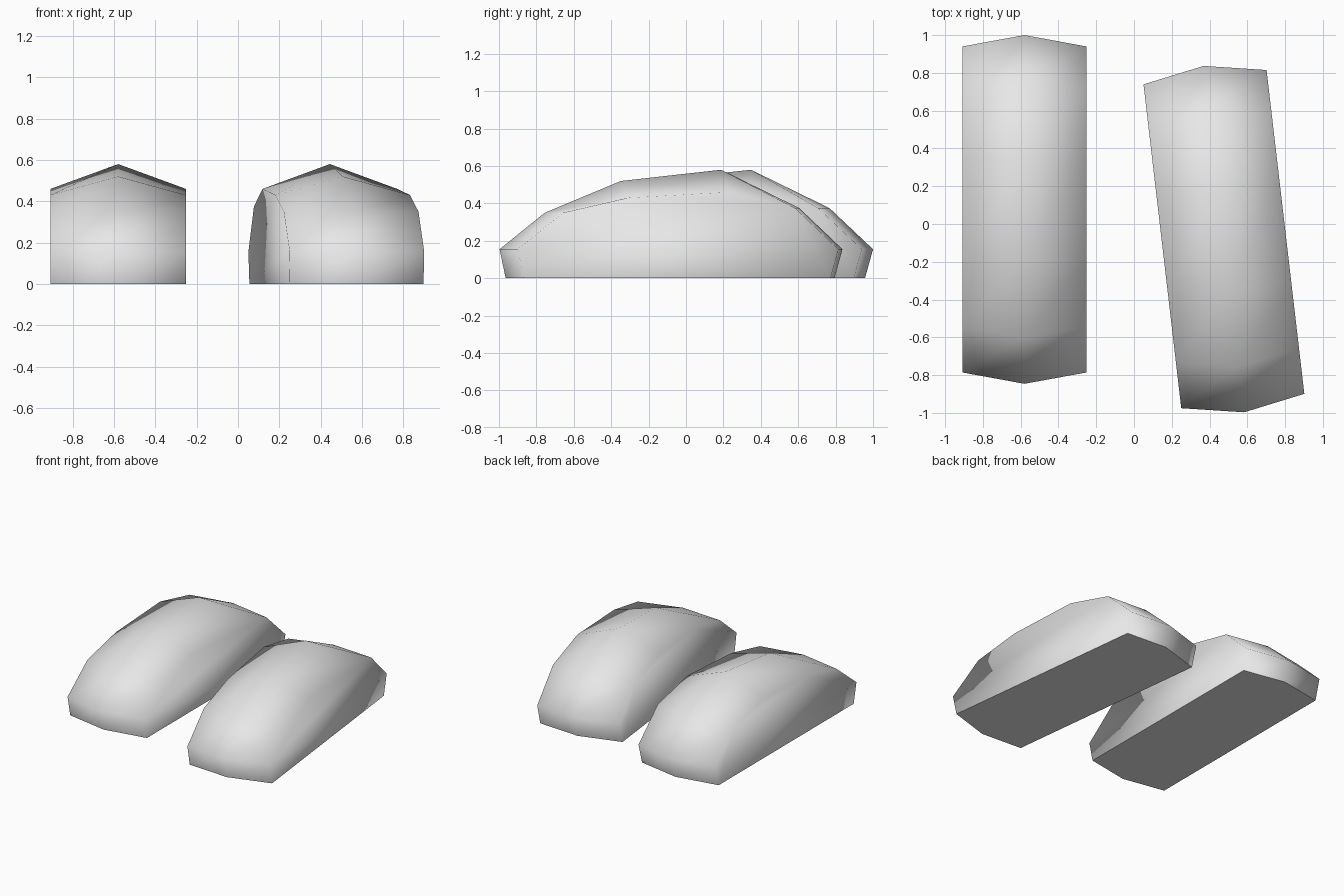
import bpy, bmesh, math
from mathutils import Matrix

cube = bpy.data.objects.get("Cube")
if cube:
    bpy.data.objects.remove(cube, do_unlink=True)

grey = bpy.data.materials.new("plain_grey")
grey.use_nodes = True
colour = (0.8, 0.8, 0.8, 1)
grey.diffuse_color = colour
grey.node_tree.nodes["Principled BSDF"].inputs["Base Color"].default_value = colour

HALF_WIDTH = 0.328
# Lengthwise ridge: y, z, then how far the side edges step in (y) and down (z)
RIDGE = [
    (-0.89, 0.0, 0.06, 0), (-0.923, 0.155, 0.06, 0), (-0.68, 0.35, 0.06, 0),
    (-0.27, 0.52, 0, 0.09), (0.27, 0.58, 0, 0.12),
    (0.69, 0.375, -0.06, 0), (0.923, 0.155, -0.06, 0), (0.88, 0.0, -0.06, 0),
]


def make_block(name, x, y, turn):
    bm = bmesh.new()
    # Three lengthwise lines: one side edge, the ridge, the other side edge
    lines = []
    for side in (-1, 0, 1):
        k = abs(side)
        lines.append([bm.verts.new((side * HALF_WIDTH, py + k * dy, pz - k * dz))
                      for py, pz, dy, dz in RIDGE])
    for a, b in zip(lines, lines[1:]):
        for i in range(len(RIDGE) - 1):
            bm.faces.new((a[i], b[i], b[i + 1], a[i + 1]))
    # Flat side walls
    bm.faces.new(lines[0])
    bm.faces.new(lines[2])
    for face in bm.faces:
        face.smooth = True
    # Flat underside
    sole = bm.faces.new([l[0] for l in lines] + [l[-1] for l in reversed(lines)])
    sole.smooth = False
    for edge in sole.edges:
        edge.smooth = False
    bmesh.ops.recalc_face_normals(bm, faces=bm.faces)
    bm.transform(Matrix.Translation((x, y, 0)) @ Matrix.Rotation(turn, 4, "Z"))
    mesh = bpy.data.meshes.new(name)
    bm.to_mesh(mesh)
    bm.free()
    mesh.materials.append(grey)
    obj = bpy.data.objects.new(name, mesh)
    bpy.context.collection.objects.link(obj)


make_block("right_block", -0.58, 0.077, 0)
make_block("left_block", 0.476, -0.08, math.radians(6.65))
